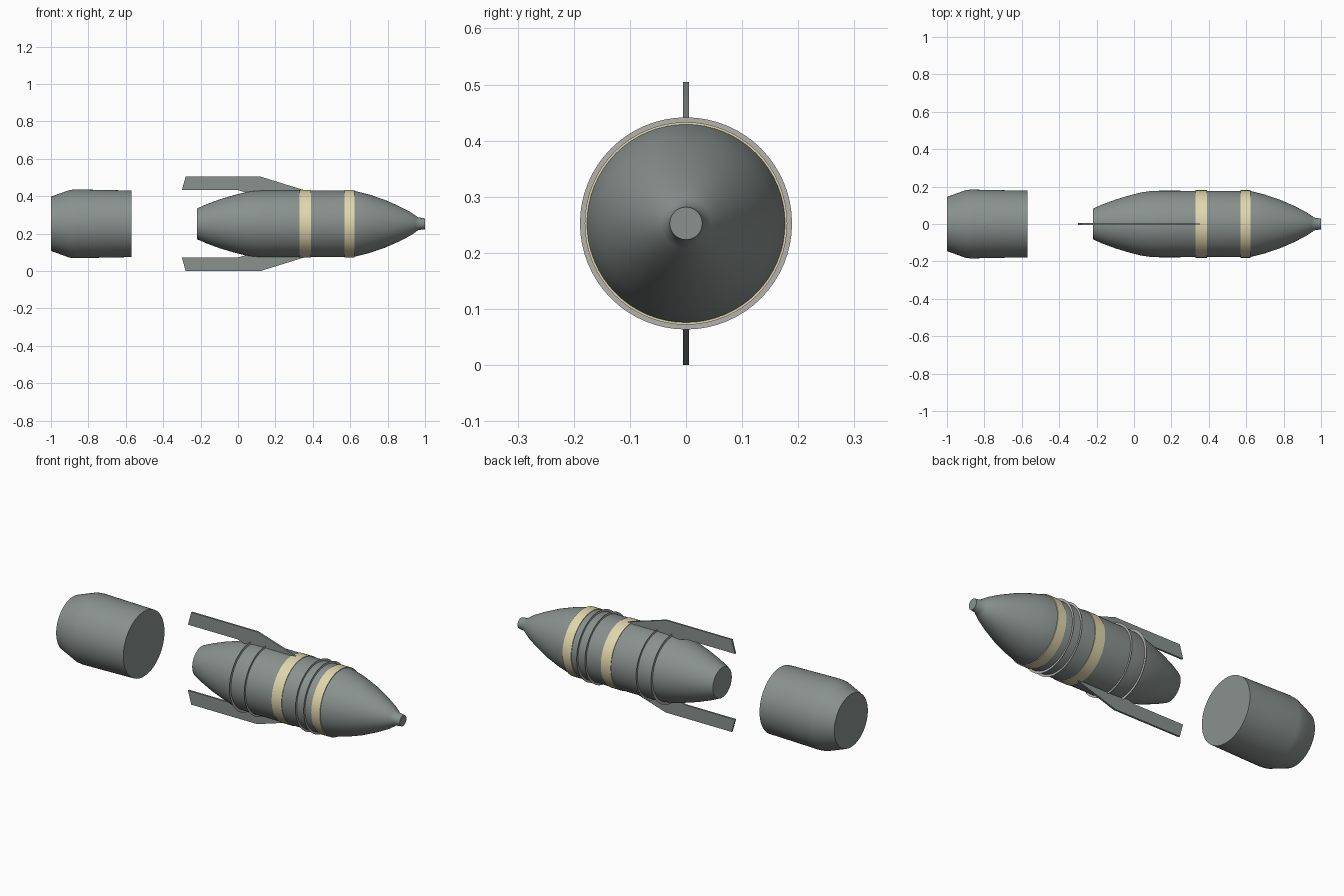
import bpy, math

AXIS_Z = 0.2525
SEGMENTS = 64

cube = bpy.data.objects.get("Cube")
if cube:
    bpy.data.objects.remove(cube, do_unlink=True)


def material(name, colour):
    mat = bpy.data.materials.new(name)
    mat.use_nodes = True
    mat.diffuse_color = (*colour, 1)
    mat.node_tree.nodes["Principled BSDF"].inputs["Base Color"].default_value = (*colour, 1)
    return mat


steel = material("grey green steel", (0.25, 0.285, 0.275))
cream = material("cream band", (0.75, 0.68, 0.42))
pale = material("pale grey rim", (0.46, 0.45, 0.43))


def make_object(name, verts, faces, mat):
    mesh = bpy.data.meshes.new(name)
    mesh.from_pydata(verts, [], faces)
    mesh.materials.append(mat)
    mesh.update()
    obj = bpy.data.objects.new(name, mesh)
    bpy.context.collection.objects.link(obj)
    bpy.ops.object.select_all(action="DESELECT")
    obj.select_set(True)
    bpy.context.view_layer.objects.active = obj
    bpy.ops.object.shade_smooth_by_angle(angle=math.radians(35))
    return obj


def lathe(name, profile, mat, capped=True):
    """Spin (x, radius) points, ordered tail to nose, around the long axis."""
    verts, faces = [], []
    for x, r in profile:
        for i in range(SEGMENTS):
            a = 2 * math.pi * i / SEGMENTS
            verts.append((x, r * math.cos(a), AXIS_Z + r * math.sin(a)))
    for k in range(len(profile) - 1):
        for i in range(SEGMENTS):
            j = (i + 1) % SEGMENTS
            a, b = k * SEGMENTS, (k + 1) * SEGMENTS
            faces.append((a + i, b + i, b + j, a + j))
    if capped:
        last = (len(profile) - 1) * SEGMENTS
        faces.append(tuple(range(SEGMENTS)))
        faces.append(tuple(last + i for i in reversed(range(SEGMENTS))))
    return make_object(name, verts, faces, mat)


# Main body: tapered tail, straight barrel, curved nose and small blunt tip
lathe("body", [(-0.22, 0.082), (-0.17, 0.104), (-0.1, 0.13), (-0.02, 0.154),
               (0.04, 0.169), (0.09, 0.176), (0.14, 0.178), (0.62, 0.177),
               (0.7, 0.157), (0.78, 0.130), (0.86, 0.095), (0.92, 0.064),
               (0.95, 0.044), (0.963, 0.034), (1.0, 0.029)], steel)

# Separate rear casing
lathe("rear_casing", [(-1.0, 0.145), (-0.95, 0.163), (-0.9, 0.181), (-0.87, 0.184),
                      (-0.72, 0.181), (-0.57, 0.178)], steel)

# Cream bands around the barrel
for name, start, end in (("rear_band", 0.33, 0.39), ("front_band", 0.57, 0.622)):
    lathe(name, [(start, 0.176), (start, 0.1805), (end, 0.1805), (end, 0.175)],
          cream, capped=False)

# Thin flat rims standing out from the barrel
for number, x in enumerate((0.08, 0.17, 0.48, 0.53), 1):
    lathe(f"rim_{number}", [(x, 0.189), (x, 0.172)], pale, capped=False)

# Swept fins above and below
outline = [(-0.3, 0.18), (-0.28, 0.2525), (0.12, 0.2525), (0.36, 0.178), (0.05, 0.165), (0.0, 0.18)]
count = len(outline)
for name, side in (("top_fin", 1), ("bottom_fin", -1)):
    verts = [(x, y * side, AXIS_Z + side * h) for y in (-0.005, 0.005) for x, h in outline]
    faces = [tuple(range(count))[::-1], tuple(range(count, 2 * count))]
    faces += [(i, (i + 1) % count, (i + 1) % count + count, i + count) for i in range(count)]
    fin = make_object(name, verts, faces, steel)
    bpy.ops.object.mode_set(mode="EDIT")
    bpy.ops.mesh.select_all(action="SELECT")
    bpy.ops.mesh.normals_make_consistent(inside=False)
    bpy.ops.object.mode_set(mode="OBJECT")
